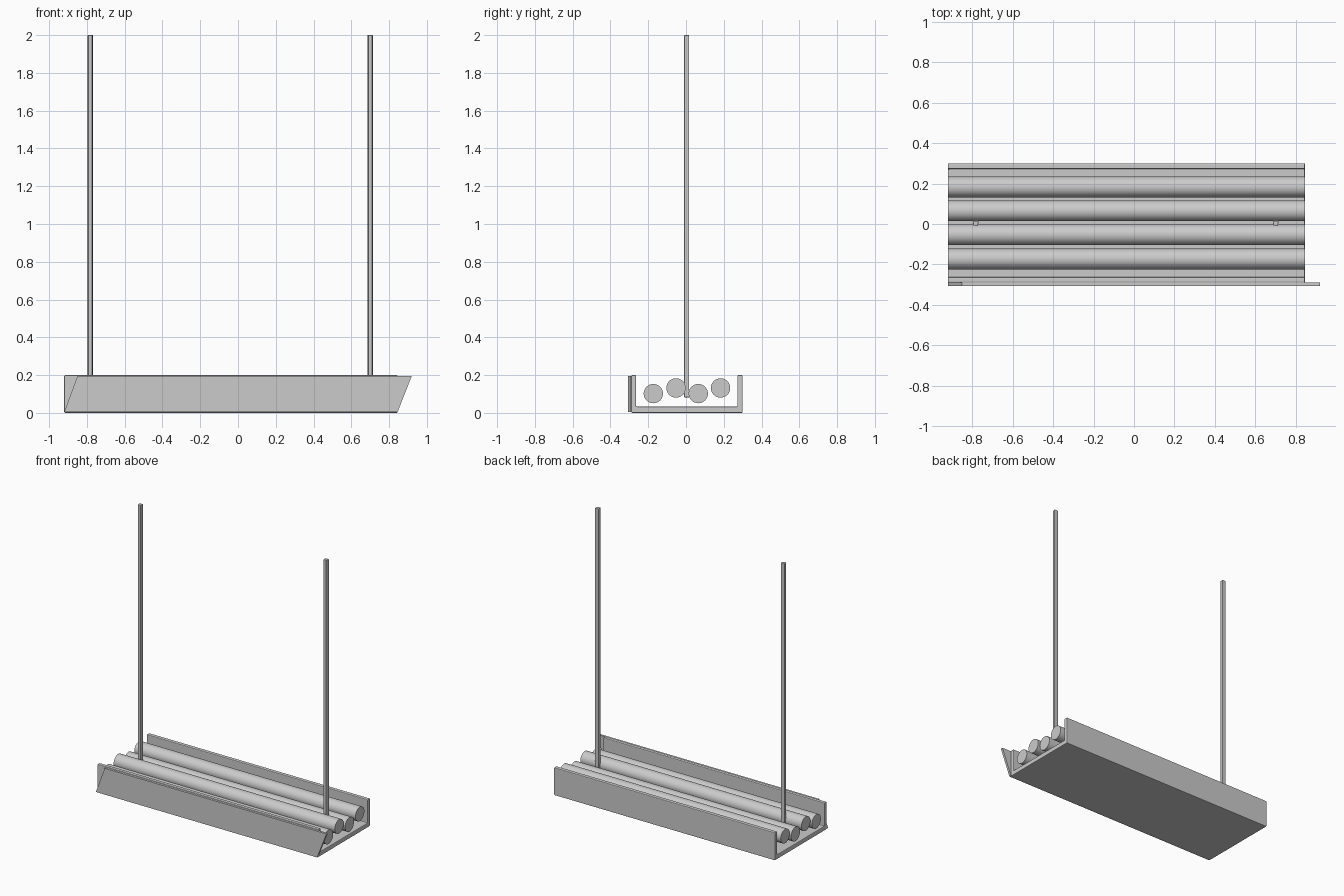
import bpy, bmesh, math

if "Cube" in bpy.data.objects:
    bpy.data.objects.remove(bpy.data.objects["Cube"])

X0, X1 = -0.92, 0.845


def extrude(name, pts, place, axis):
    """Extrude a 2D outline: place(u, v, t) maps outline point and t (0/1) to 3D."""
    bm = bmesh.new()
    a = [bm.verts.new(place(u, v, 0)) for u, v in pts]
    b = [bm.verts.new(place(u, v, 1)) for u, v in pts]
    n = len(pts)
    bm.faces.new(a)
    bm.faces.new(b[::-1])
    for i in range(n):
        bm.faces.new((a[i], b[i], b[(i + 1) % n], a[(i + 1) % n]))
    bmesh.ops.recalc_face_normals(bm, faces=bm.faces)
    me = bpy.data.meshes.new(name)
    bm.to_mesh(me)
    bm.free()
    ob = bpy.data.objects.new(name, me)
    bpy.context.collection.objects.link(ob)
    return ob


def soften(ob, width):
    m = ob.modifiers.new("bevel", "BEVEL")
    m.width = width
    m.segments = 2


def along_x(u, v, t):
    return (X0 + t * (X1 - X0), u, v)


# U-shaped tray
tray = extrude("tray", [(-0.29, 0), (0.30, 0), (0.30, 0.2), (0.272, 0.2),
                        (0.272, 0.033), (-0.264, 0.033), (-0.264, 0.2), (-0.29, 0.2)],
               along_x, "x")
soften(tray, 0.005)

# Slanted front panel
extrude("front_panel", [(X0, 0.005), (X1, 0.005), (0.92, 0.195), (-0.85, 0.195)],
        lambda u, v, t: (u, -0.306 + 0.016 * t, v), "y")

# Four long tubes lying in the tray
for i, (y, z) in enumerate([(-0.173, 0.102), (-0.053, 0.132), (0.065, 0.102), (0.183, 0.132)]):
    bpy.ops.mesh.primitive_cylinder_add(vertices=48, radius=0.051, depth=X1 - X0,
                                        location=((X0 + X1) / 2, y, z),
                                        rotation=(0, math.pi / 2, 0))
    bpy.context.object.name = f"tube_{i + 1}"
    bpy.ops.object.shade_smooth_by_angle(angle=math.radians(40))

# Two hanging rods, slightly tapered in section
for side, x in (("left", -0.782), ("right", 0.70)):
    rod = extrude(f"{side}_rod", [(-0.010, -0.013), (0.010, -0.013), (0.015, 0.013), (-0.015, 0.013)],
                  lambda u, v, t: (x + u, v + 0.003, 0.082 + t * 1.918), "z")
    soften(rod, 0.003)
